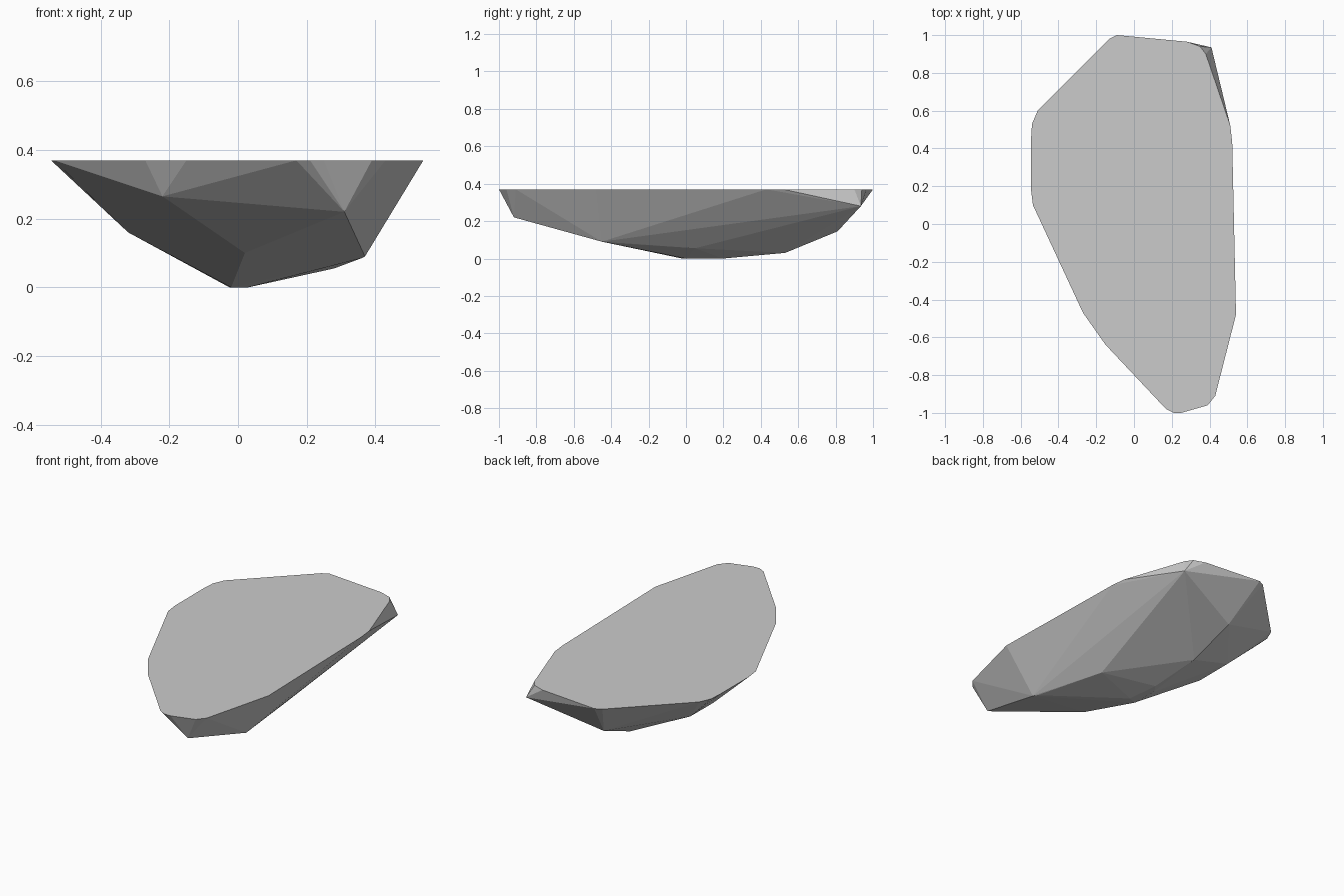
import bpy, bmesh, math

TOP = 0.37

# Flat top outline, clockwise from the back
rim = [(-0.09, 1.0), (-0.13, 0.98), (-0.51, 0.60), (-0.54, 0.53), (-0.545, 0.45),
       (-0.545, 0.18), (-0.535, 0.10), (-0.27, -0.47), (-0.15, -0.64), (0.17, -0.98),
       (0.21, -1.0), (0.25, -1.0), (0.39, -0.96), (0.43, -0.91), (0.54, -0.48),
       (0.52, 0.43), (0.51, 0.52), (0.38, 0.90), (0.35, 0.94), (0.28, 0.965)]

# Chipped corners of the underside
corners = [(0.41, 0.935, 0.28), (0.31, -0.92, 0.22), (-0.22, -0.48, 0.265),
           (0.37, -0.45, 0.09), (0.36, -0.42, 0.085), (0.02, -0.42, 0.10),
           (0.28, 0.05, 0.055), (0.0, 0.53, 0.03), (-0.02, 0.81, 0.145),
           (-0.32, 0.20, 0.16), (-0.33, 0.43, 0.17),
           (0.03, 0.0, 0), (-0.02, -0.02, 0), (-0.025, 0.15, 0), (0.01, 0.2, 0)]

# Rock: convex hull around the rim and the corners
bm = bmesh.new()
for p in [(x, y, TOP) for x, y in rim] + corners:
    bm.verts.new(p)
hull = bmesh.ops.convex_hull(bm, input=bm.verts[:])
loose = [v for v in bm.verts if not v.link_faces]
bmesh.ops.delete(bm, geom=loose, context='VERTS')
bmesh.ops.dissolve_limit(bm, angle_limit=math.radians(0.5),
                         verts=bm.verts[:], edges=bm.edges[:])
bmesh.ops.recalc_face_normals(bm, faces=bm.faces[:])

mesh = bpy.data.meshes.new("rock_slab")
bm.to_mesh(mesh)
bm.free()
rock = bpy.data.objects.new("rock_slab", mesh)
bpy.context.collection.objects.link(rock)
